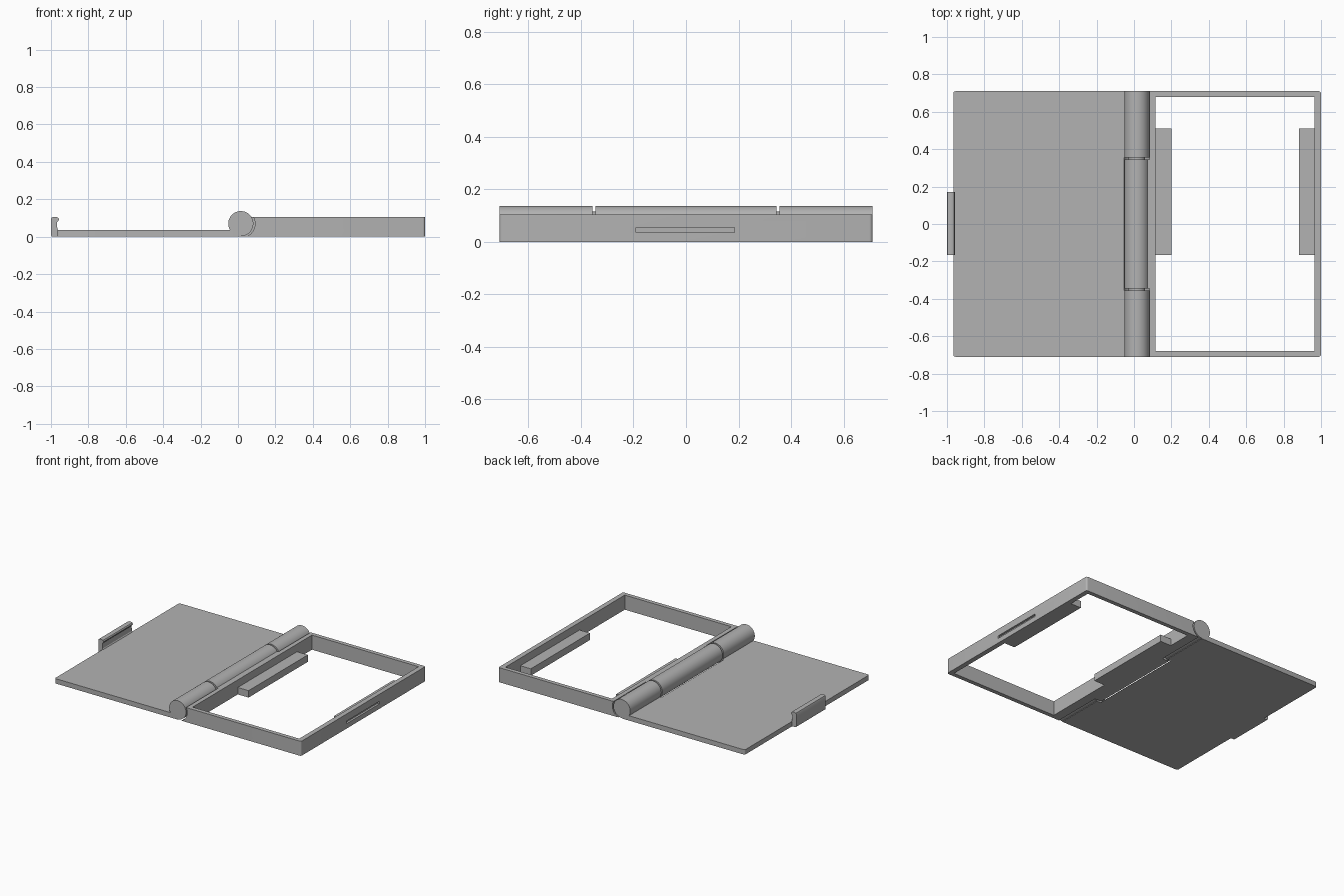
import bpy, bmesh, math
from mathutils import Matrix

if "Cube" in bpy.data.objects:
    bpy.data.objects.remove(bpy.data.objects["Cube"], do_unlink=True)

HALF = 0.71                 # half depth of the case
AXIS_X, AXIS_Z = 0.015, 0.07  # hinge axis
RADIUS, CLEAR = 0.067, 0.076  # knuckle and clearance radii
JOINT, GAP = 0.35, 0.006      # knuckle joint position and half gap

grey = bpy.data.materials.new("plain grey")
grey.use_nodes = True
grey.diffuse_color = (0.45, 0.45, 0.45, 1)
grey.node_tree.nodes["Principled BSDF"].inputs["Base Color"].default_value = grey.diffuse_color


def finish(name, bm):
    bmesh.ops.recalc_face_normals(bm, faces=bm.faces)
    mesh = bpy.data.meshes.new(name)
    bm.to_mesh(mesh)
    bm.free()
    mesh.materials.append(grey)
    obj = bpy.data.objects.new(name, mesh)
    bpy.context.collection.objects.link(obj)
    return obj


def box(name, x, y, z, round_x=None, radius=0.012):
    """Box from ranges; vertical edges at x = round_x are rounded."""
    bm = bmesh.new()
    bmesh.ops.create_cube(bm, size=1)
    for v in bm.verts:
        v.co = [r[0] if c < 0 else r[1] for c, r in zip(v.co, (x, y, z))]
    if round_x is not None:
        edges = [e for e in bm.edges
                 if all(abs(v.co.x - round_x) < 1e-4 for v in e.verts)
                 and abs(e.verts[0].co.z - e.verts[1].co.z) > 1e-4]
        bmesh.ops.bevel(bm, geom=edges, offset=radius, segments=5,
                        affect='EDGES', profile=0.5)
    return finish(name, bm)


def barrel(name, y0, y1, radius):
    """Cylinder along the hinge axis."""
    bm = bmesh.new()
    place = Matrix.Translation((AXIS_X, (y0 + y1) / 2, AXIS_Z)) @ Matrix.Rotation(math.pi / 2, 4, 'X')
    bmesh.ops.create_cone(bm, cap_ends=True, segments=72, radius1=radius,
                          radius2=radius, depth=y1 - y0, matrix=place)
    return finish(name, bm)


def extrude_profile(name, points, y0, y1):
    """Extrude an x-z outline along y."""
    bm = bmesh.new()
    face = bm.faces.new([bm.verts.new((x, y0, z)) for x, z in points])
    new = bmesh.ops.extrude_face_region(bm, geom=[face])["geom"]
    bmesh.ops.translate(bm, vec=(0, y1 - y0, 0),
                        verts=[g for g in new if isinstance(g, bmesh.types.BMVert)])
    return finish(name, bm)


def cut(target, tool):
    mod = target.modifiers.new("cut", 'BOOLEAN')
    mod.operation, mod.solver, mod.object = 'DIFFERENCE', 'EXACT', tool
    bpy.context.view_layer.objects.active = target
    bpy.ops.object.modifier_apply(modifier=mod.name)
    bpy.data.objects.remove(tool, do_unlink=True)


# Lid plate, relieved around the middle knuckle
lid = box("lid", (-0.966, AXIS_X), (-HALF, HALF), (0, 0.035), -0.966)
cut(lid, barrel("lid_cutter", -JOINT - GAP, JOINT + GAP, CLEAR))

# Open frame, relieved around the end knuckles
frame = box("frame", (AXIS_X, 1), (-HALF, HALF), (0, 0.105), 1)
cut(frame, box("opening_cutter", (0.114, 0.965), (-0.68, 0.68), (-0.1, 0.3)))
for side in (-1, 1):
    ends = sorted((side * (JOINT - GAP), side * 0.8))
    cut(frame, barrel("frame_cutter", *ends, CLEAR))

# Shallow catch slot in the outer wall
cut(frame, box("slot_cutter", (0.985, 1.05), (-0.19, 0.185), (0.035, 0.054)))

# Hinge knuckles and the pin joining them
knuckles = [barrel("middle_knuckle", -JOINT + GAP, JOINT - GAP, RADIUS),
            barrel("front_knuckle", -HALF, -JOINT - GAP, RADIUS),
            barrel("back_knuckle", JOINT + GAP, HALF, RADIUS),
            barrel("hinge_pin", -JOINT - 0.02, JOINT + 0.02, 0.045)]

# Ledges inside the frame
for name, x in (("hinge_ledge", (0.112, 0.2)), ("outer_ledge", (0.882, 0.968))):
    box(name, x, (-0.165, 0.51), (0, 0.05))

# Snap latch with a rounded lip
latch = extrude_profile("latch", [
    (-0.99, 0), (-0.96, 0), (-0.96, 0.034), (-0.966, 0.042), (-0.968, 0.078),
    (-0.96, 0.086), (-0.957, 0.094), (-0.962, 0.102), (-0.972, 0.106),
    (-0.986, 0.106), (-0.996, 0.102), (-1, 0.094), (-1, 0.01), (-0.997, 0.003)],
    -0.165, 0.17)

# Smooth the curved parts, keeping edges sharp
bpy.ops.object.select_all(action='DESELECT')
for obj in [lid, frame, latch] + knuckles:
    obj.select_set(True)
bpy.context.view_layer.objects.active = lid
bpy.ops.object.shade_smooth_by_angle(angle=math.radians(30))
